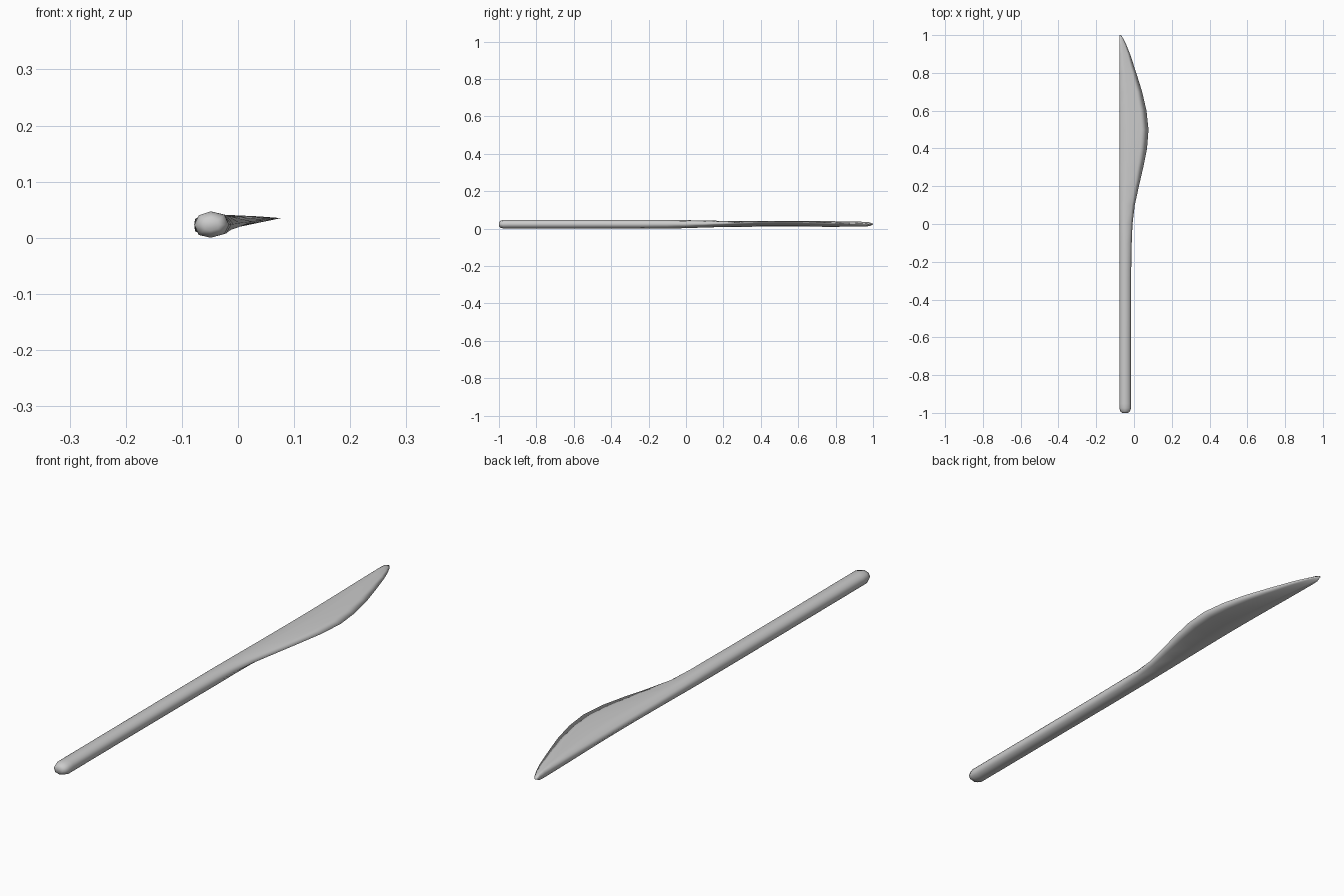
import bpy, bmesh

if "Cube" in bpy.data.objects:
    bpy.data.objects.remove(bpy.data.objects["Cube"])

# Cross-sections: u runs across the width, z is height
U_HANDLE = [0, .13, .47, .87, 1, .87, .47, .13]
Z_HANDLE = [.026, .043, .05, .044, .026, .010, .003, .008]
U_BLADE = [0, .06, .35, .75, 1, .75, .35, .06]
Z_BLADE = [.026, .039, .044, .041, .038, .030, .017, .013]

# Stations: y, spine x, edge x, blade amount (0 handle, 1 blade), thickness
STATIONS = [
    (-1.0, -.062, -.032, 0, .45), (-.993, -.072, -.022, 0, .78),
    (-.975, -.078, -.016, 0, 1), (-.95, -.078, -.016, 0, 1),
    (-.6, -.078, -.016, 0, 1), (-.25, -.078, -.015, 0, 1),
    (-.1, -.078, -.012, .05, 1), (0, -.078, -.008, .2, 1),
    (.1, -.078, .004, .5, 1), (.2, -.078, .026, .75, 1),
    (.3, -.078, .049, .95, 1), (.4, -.078, .069, 1, 1),
    (.5, -.078, .077, 1, 1), (.6, -.078, .066, 1, 1),
    (.7, -.078, .043, 1, 1), (.8, -.078, .012, 1, 1),
    (.9, -.078, -.021, 1, .95), (.95, -.078, -.041, 1, .9),
    (.98, -.078, -.056, 1, .75), (1.0, -.076, -.068, 1, .15),
]


def ring(bm, y, x0, x1, w, thick):
    # the cutting edge rises only where the blade is wide
    lift = max(0, min(1, (x1 + .06) / .137))
    verts = []
    for i in range(8):
        u = U_HANDLE[i] * (1 - w) + U_BLADE[i] * w
        zb = Z_BLADE[i] - .011 * (1 - lift) * u
        z = Z_HANDLE[i] * (1 - w) + zb * w
        verts.append(bm.verts.new((x0 + (x1 - x0) * u, y, .0265 + (z - .0265) * thick)))
    return verts


# Knife: one continuous loft from handle butt to blade tip
bm = bmesh.new()
rings = [ring(bm, *s) for s in STATIONS]
for a, b in zip(rings, rings[1:]):
    for i in range(8):
        j = (i + 1) % 8
        bm.faces.new((a[i], a[j], b[j], b[i]))
bm.faces.new(rings[0])
bm.faces.new(rings[-1])
bmesh.ops.recalc_face_normals(bm, faces=bm.faces)
lowest = min(v.co.z for v in bm.verts)
bmesh.ops.translate(bm, verts=bm.verts, vec=(0, 0, -lowest))

mesh = bpy.data.meshes.new("knife")
bm.to_mesh(mesh)
bm.free()
for p in mesh.polygons:
    p.use_smooth = True
knife = bpy.data.objects.new("knife", mesh)
bpy.context.collection.objects.link(knife)
